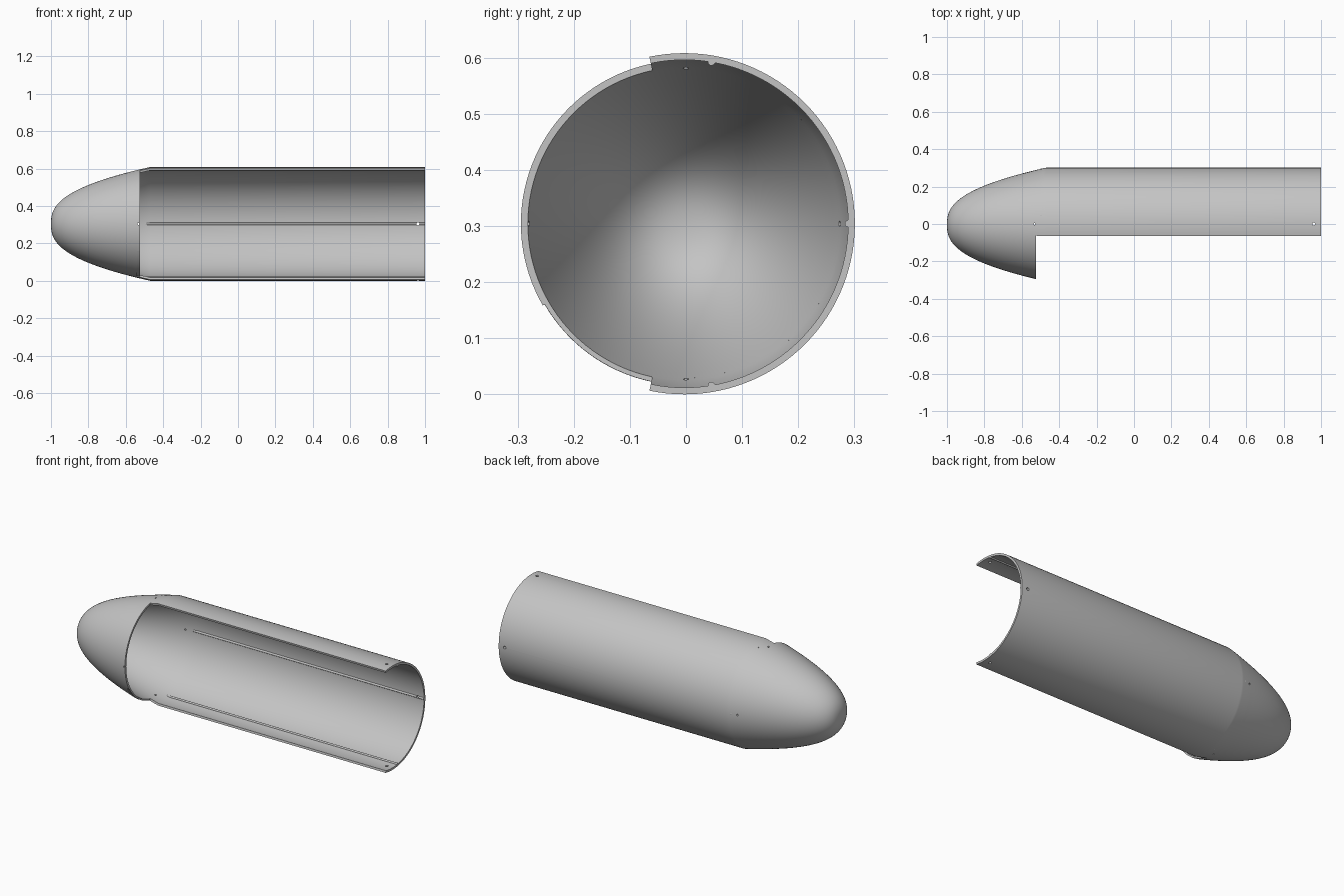
import bpy, bmesh, math
from mathutils import Matrix

if "Cube" in bpy.data.objects:
    bpy.data.objects.remove(bpy.data.objects["Cube"], do_unlink=True)

YC, ZC, R = -0.003, 0.304, 0.304     # tube axis and outer radius
TIP, SHOULDER = -1.0, -0.47          # nose tip and start of the straight tube
STEP, JOINT, END = -0.54, -0.525, 1.0
POWER = 0.39                         # bluntness of the nose curve
R_IN = 0.292
OPEN = 101.8                         # half angle of the tube wall, from +y

grey = bpy.data.materials.new("plain grey")
grey.use_nodes = True
grey.diffuse_color = (0.55, 0.55, 0.55, 1)
grey.node_tree.nodes["Principled BSDF"].inputs["Base Color"].default_value = (0.55, 0.55, 0.55, 1)


def outer(x):
    return R * min(1, max(0, (x - TIP) / (SHOULDER - TIP))) ** POWER


def inner(x):
    return max(0, outer(x - 0.014) - 0.009)


def finish(name, bm):
    bmesh.ops.remove_doubles(bm, verts=bm.verts, dist=1e-5)
    bmesh.ops.recalc_face_normals(bm, faces=bm.faces)
    mesh = bpy.data.meshes.new(name)
    bm.to_mesh(mesh)
    bm.free()
    mesh.materials.append(grey)
    obj = bpy.data.objects.new(name, mesh)
    bpy.context.collection.objects.link(obj)
    return obj


def revolve(name, profile, start=0, stop=360, closed=True):
    """Sweep an (x, radius) profile round the tube axis."""
    bm = bmesh.new()
    steps = max(4, round((stop - start) / 3))
    full = stop - start == 360
    rings = []
    for i in range(steps if full else steps + 1):
        a = math.radians(start + (stop - start) * i / steps)
        rings.append([bm.verts.new((x, YC + r * math.cos(a), ZC + r * math.sin(a)))
                      for x, r in profile])
    n = len(profile)
    for i in range(steps):
        a, b = rings[i], rings[(i + 1) % len(rings)]
        for j in range(n if closed else n - 1):
            k = (j + 1) % n
            bm.faces.new((a[j], a[k], b[k], b[j]))
    if not full:
        bm.faces.new(rings[0])
        bm.faces.new(rings[-1])
    return finish(name, bm)


# Hollow blunt nose
N = 32
out_pts, in_pts = [], []
u_out, u_in = outer(STEP) / R, outer(STEP - 0.014) / R
for i in range(N + 1):
    u = u_out * i / N
    out_pts.append((TIP + (SHOULDER - TIP) * u ** (1 / POWER), R * u))
    u = u_in * i / N
    in_pts.append((TIP + 0.014 + (SHOULDER - TIP) * u ** (1 / POWER), max(0, R * u - 0.009)))
nose = revolve("nose_shell", out_pts + in_pts[::-1], closed=False)

# Collar behind the nose, with a thinner recessed part low on the front
collar = revolve("nose_collar", [(STEP, outer(STEP)), (JOINT, outer(JOINT)),
                                 (JOINT, inner(JOINT)), (STEP, inner(STEP))], -OPEN, 210)
recess = revolve("collar_recess", [(STEP, outer(STEP) - 0.004), (JOINT, outer(JOINT) - 0.004),
                                   (JOINT, inner(JOINT)), (STEP, inner(STEP))], 210, 360 - OPEN)
lip = revolve("inner_lip", [(STEP, 0.284), (JOINT, 0.284), (JOINT, 0.279), (STEP, 0.279)],
              -OPEN, OPEN)

# Open tube wall, tapering to meet the collar
taper = [JOINT + (SHOULDER - JOINT) * i / 4 for i in range(5)]
tube = revolve("tube_wall", [(x, outer(x)) for x in taper] +
               [(END, R), (END, R_IN), (SHOULDER, R_IN), (JOINT, inner(JOINT))], -OPEN, OPEN)

# Half-round rails along the inside of the tube
rails = []
for name, angle in (("lower_rail", -80.5), ("middle_rail", 0), ("upper_rail", 80.5)):
    a = math.radians(angle)
    bm = bmesh.new()
    bmesh.ops.create_cone(bm, cap_ends=True, segments=16, radius1=0.0065, radius2=0.0065,
                          depth=END + 0.5)
    rot = Matrix.Rotation(math.pi / 2, 4, 'Y')
    move = Matrix.Translation(((END - 0.5) / 2, YC + 0.2925 * math.cos(a), ZC + 0.2925 * math.sin(a)))
    bmesh.ops.transform(bm, matrix=move @ rot, verts=bm.verts)
    rails.append(finish(name, bm))


# Screw holes through the tube end and the collar
def drill(targets, x, radius):
    for turn in (0, math.pi / 2):
        bm = bmesh.new()
        bmesh.ops.create_cone(bm, cap_ends=True, segments=16, radius1=radius, radius2=radius, depth=1)
        place = Matrix.Translation((x, YC + 0.003, ZC)) @ Matrix.Rotation(turn, 4, 'X')
        bmesh.ops.transform(bm, matrix=place, verts=bm.verts)
        cutter = finish("hole_cutter", bm)
        cutter.hide_render = True
        for obj in targets:
            mod = obj.modifiers.new("hole", 'BOOLEAN')
            mod.operation, mod.solver, mod.object = 'DIFFERENCE', 'EXACT', cutter
            bpy.context.view_layer.objects.active = obj
            bpy.ops.object.modifier_apply(modifier=mod.name)
        bpy.data.objects.remove(cutter, do_unlink=True)


drill([tube, rails[1]], 0.962, 0.008)
drill([collar, lip], -0.5325, 0.005)

# Smooth shading with crisp rims
bpy.ops.object.select_all(action='DESELECT')
for obj in [nose, collar, recess, lip, tube] + rails:
    obj.select_set(True)
bpy.context.view_layer.objects.active = tube
bpy.ops.object.shade_smooth_by_angle(angle=math.radians(30))
